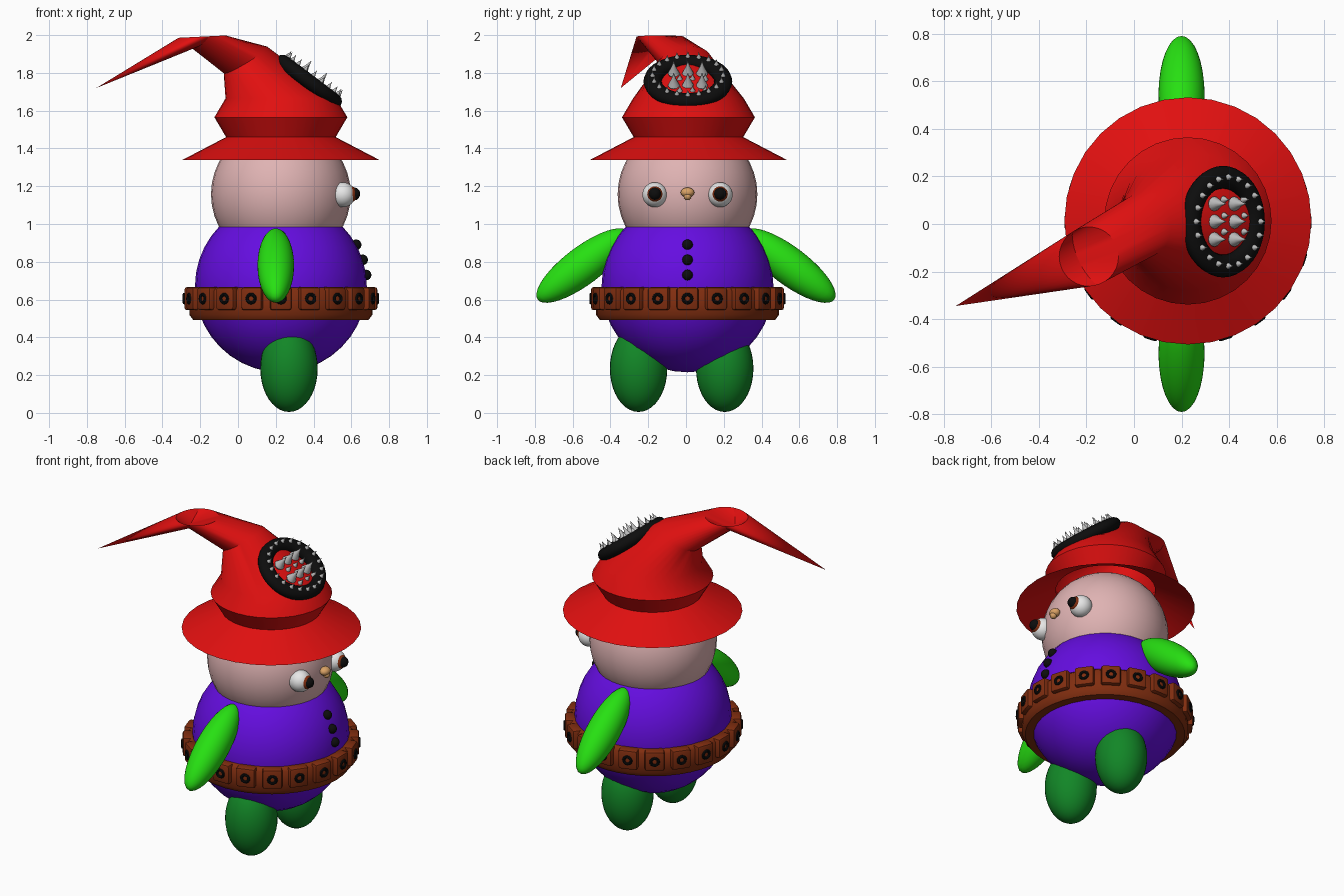
import bpy, bmesh, math
from mathutils import Matrix, Vector

if "Cube" in bpy.data.objects:
    bpy.data.objects.remove(bpy.data.objects["Cube"])

CX, CY = 0.227, 0.008  # vertical axis of the figure


def material(name, r, g, b):
    m = bpy.data.materials.new(name)
    m.use_nodes = True
    m.diffuse_color = (r, g, b, 1)
    m.node_tree.nodes["Principled BSDF"].inputs["Base Color"].default_value = (r, g, b, 1)
    return m


red = material("hat red", 0.75, 0.005, 0.005)
purple = material("body purple", 0.13, 0.004, 0.75)
lime = material("arm green", 0.02, 0.75, 0.006)
green = material("leg green", 0.006, 0.24, 0.02)
skin = material("skin pink", 0.74, 0.45, 0.45)
brown = material("leather brown", 0.22, 0.027, 0.005)
black = material("black", 0.004, 0.004, 0.004)
white = material("eye white", 0.8, 0.8, 0.8)
grey = material("spike grey", 0.5, 0.5, 0.5)
tan = material("nose tan", 0.7, 0.36, 0.13)


def finish(name, bm, mat, angle=40):
    bmesh.ops.recalc_face_normals(bm, faces=bm.faces)
    me = bpy.data.meshes.new(name)
    bm.to_mesh(me)
    bm.free()
    ob = bpy.data.objects.new(name, me)
    bpy.context.scene.collection.objects.link(ob)
    me.materials.append(mat)
    bpy.ops.object.select_all(action='DESELECT')
    ob.select_set(True)
    bpy.context.view_layer.objects.active = ob
    bpy.ops.object.shade_smooth_by_angle(angle=math.radians(angle))
    return ob


def place(loc, rot=None, scale=(1, 1, 1)):
    rot = rot or Matrix.Identity(4)
    return Matrix.Translation(loc) @ rot @ Matrix.Diagonal((*scale, 1))


def ball(name, mat, loc, size, rot=None):
    size = size if isinstance(size, tuple) else (size,) * 3
    bm = bmesh.new()
    bmesh.ops.create_uvsphere(bm, u_segments=32, v_segments=20, radius=1,
                              matrix=place(loc, rot, size))
    return finish(name, bm, mat)


def loft(bm, rings, closed=False):
    rows = [[bm.verts.new(p) for p in ring] for ring in rings]
    for a, b in zip(rows, rows[1:] + (rows[:1] if closed else [])):
        for i in range(len(a)):
            j = (i + 1) % len(a)
            bm.faces.new((a[i], a[j], b[j], b[i]))
    return rows


def lathe(bm, profile, matrix, n=16, closed=False):
    rings = [[matrix @ Vector((r * math.cos(t), r * math.sin(t), z))
              for t in (math.tau * i / n for i in range(n))] for r, z in profile]
    return loft(bm, rings, closed)


def torus(bm, major, minor, matrix, n=16, m=8):
    arc = [math.tau * k / m for k in range(m)]
    lathe(bm, [(major + minor * math.cos(t), minor * math.sin(t)) for t in arc], matrix, n, True)


def tilted_ring(center, radius, normal, n=32):
    normal = Vector(normal).normalized()
    u = (Vector((1, 0, 0)) - normal * normal.x).normalized()
    v = normal.cross(u)
    return [Vector(center) + radius * (u * math.cos(t) + v * math.sin(t))
            for t in (math.tau * i / n for i in range(n))]


# Body, head and limbs
ball("body", purple, (CX, CY, 0.67), 0.455)
ball("head", skin, (CX, CY, 1.157), 0.37)
for side, s in (("left", 1), ("right", -1)):
    ball(side + "_arm", lime, (0.2, s * 0.545, 0.78), (0.097, 0.3, 0.1),
         Matrix.Rotation(-s * math.radians(37), 4, 'X'))
    ball(side + "_leg", green, (0.27, -0.023 + s * 0.228, 0.235), (0.152, 0.152, 0.23))
    # Eyes
    y = CY + s * 0.173
    ball(side + "_eye", white, (0.555, y, 1.155), 0.066)
    ball(side + "_iris", brown, (0.597, y, 1.158), (0.036, 0.042, 0.042))
    ball(side + "_pupil", black, (0.614, y, 1.16), 0.033)

# Nose
ball("nose", tan, (0.61, CY, 1.167), (0.03, 0.036, 0.026))
ball("nose_tip", tan, (0.62, CY, 1.146), 0.02)

# Buttons down the chest
for i, z in enumerate((0.89, 0.81, 0.73)):
    x = CX + math.sqrt(0.455 ** 2 - (z - 0.67) ** 2)
    ball("button_%d" % (i + 1), black, (x, CY, z), 0.028)

# Belt band with rounded pads and eyelets
bm = bmesh.new()
lathe(bm, [(0.4, 0.66), (0.465, 0.665), (0.485, 0.645), (0.485, 0.52), (0.465, 0.493), (0.4, 0.49)],
      place((CX, CY, 0)), 40, True)
finish("belt", bm, brown, 50)

pads, eyelets = bmesh.new(), bmesh.new()
for i in range(20):
    turn = Matrix.Rotation(math.tau * i / 20, 4, 'Z')
    hub = Matrix.Translation((CX, CY, 0.605)) @ turn
    bmesh.ops.create_cube(pads, size=1, matrix=hub @ place((0.475, 0, 0), None, (0.072, 0.115, 0.122)))
    torus(eyelets, 0.022, 0.009, hub @ place((0.511, 0, 0), Matrix.Rotation(math.pi / 2, 4, 'Y')))
bmesh.ops.bevel(pads, geom=pads.edges[:], offset=0.014, segments=2, affect='EDGES', profile=0.5)
finish("belt_pads", pads, brown)
finish("belt_eyelets", eyelets, black)

# Hat: brim, flared band, bent cone and drooping tip
UP = (0, 0, 1)
rings = [tilted_ring((CX, CY + 0.005, z), r, UP)
         for r, z in ((0.52, 1.34), (0.29, 1.46), (0.352, 1.565), (0.293, 1.665))]
rings.append(tilted_ring((0.04, -0.005, 1.868), 0.135, (-0.52, -0.12, 0.85)))
rings.append(tilted_ring((-0.19, -0.137, 1.992), 0.125, (-0.05, 0, 1)))
bm = bmesh.new()
rows = loft(bm, rings)
tip = bm.verts.new((-0.75, -0.345, 1.72))
last = rows[-1]
for i in range(len(last)):
    bm.faces.new((last[i], last[(i + 1) % len(last)], tip))
finish("hat", bm, red, 35)

# Spiked mouth on the hat slope
slope = place((0.375, 0.01, 1.755), Matrix.Rotation(math.radians(37), 4, 'Y'))
bm = bmesh.new()
torus(bm, 0.187, 0.048, slope @ Matrix.Diagonal((0.9, 1, 0.8, 1)), 40, 12)
finish("mouth_ring", bm, black)

SPIKE = [(0.001, -0.022), (0.02, -0.018), (0.031, 0), (0.022, 0.02), (0.011, 0.045), (0.001, 0.082)]


def spike(bm, x, y, z, size):
    lathe(bm, SPIKE, slope @ place((x, y, z), None, (size,) * 3), 12)


bm = bmesh.new()
for i in range(20):
    t = math.tau * i / 20
    spike(bm, 0.17 * math.cos(t), 0.187 * math.sin(t), 0.037, 0.42)
finish("ring_studs", bm, grey)

bm = bmesh.new()
for y in (-0.075, 0, 0.075):
    for x in (-0.055, 0.05):
        spike(bm, x, y, 0.012, 1)
    for x in (-0.005, 0.1):
        spike(bm, x, y * 0.9 + 0.025, 0.01, 0.5)
finish("mouth_spikes", bm, grey)
